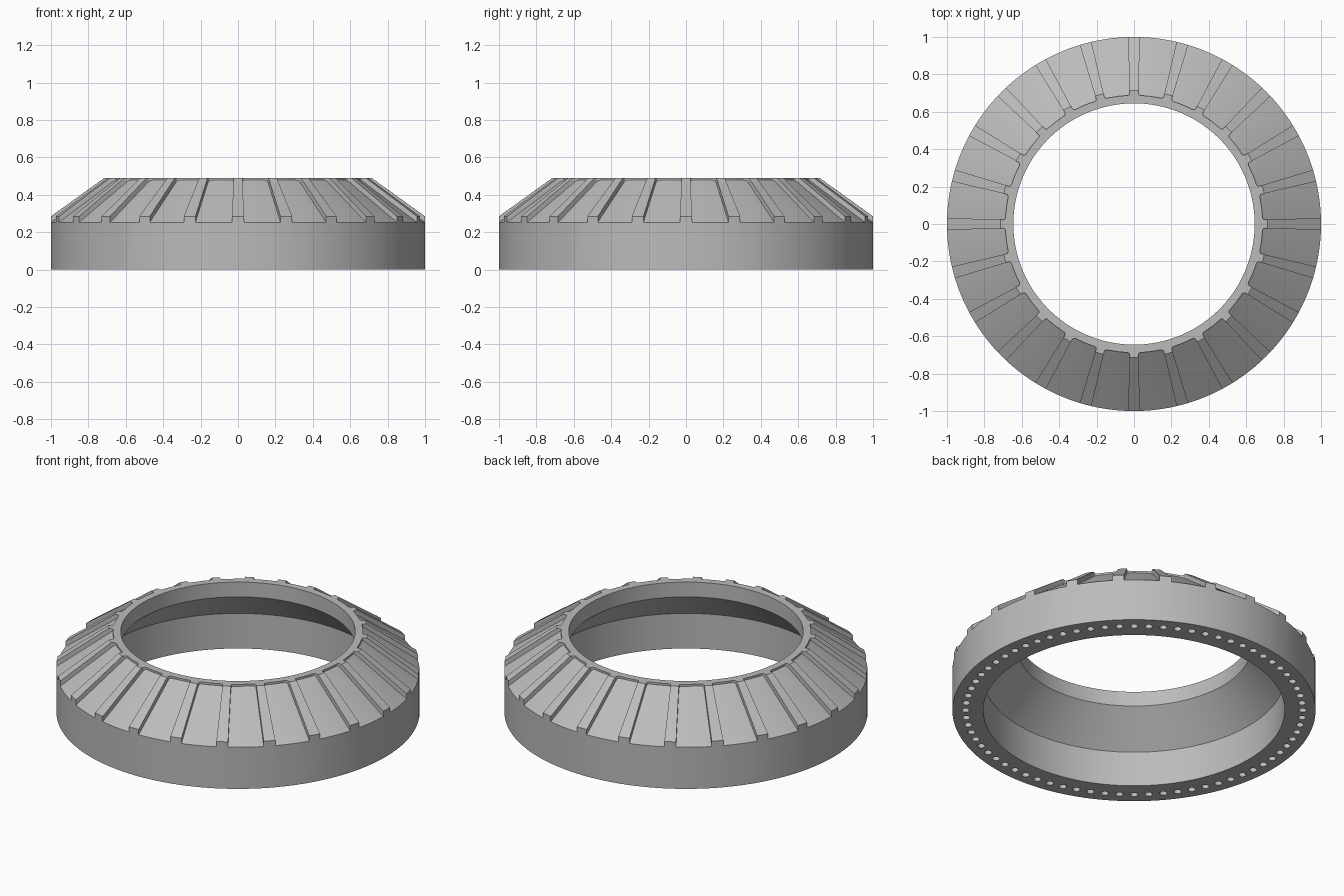
import bpy
import bmesh
from math import sin, cos, pi, radians
from mathutils import Matrix, Vector

RIBS = 24
HOLES = 72

default = bpy.data.objects.get("Cube")
if default:
    bpy.data.objects.remove(default, do_unlink=True)

steel = bpy.data.materials.new("plain_grey_steel")
steel.use_nodes = True
grey = (0.5, 0.5, 0.5, 1)
steel.diffuse_color = grey
steel.node_tree.nodes["Principled BSDF"].inputs["Base Color"].default_value = grey


def finish(name, bm):
    bmesh.ops.recalc_face_normals(bm, faces=bm.faces)
    mesh = bpy.data.meshes.new(name)
    bm.to_mesh(mesh)
    bm.free()
    mesh.materials.append(steel)
    obj = bpy.data.objects.new(name, mesh)
    bpy.context.collection.objects.link(obj)
    return obj


def sweep(bm, profile, start, end, steps, closed=False):
    """Sweep an (r, z) outline around z, as a full ring or a capped wedge."""
    count = steps if closed else steps + 1
    loops = []
    for i in range(count):
        a = start + (end - start) * i / steps
        loops.append([bm.verts.new((r * cos(a), r * sin(a), z)) for r, z in profile])
    n = len(profile)
    for i in range(steps):
        p, q = loops[i], loops[(i + 1) % count]
        for j in range(n):
            k = (j + 1) % n
            bm.faces.new((p[j], q[j], q[k], p[k]))
    if not closed:
        bm.faces.new(loops[0])
        bm.faces.new(loops[-1])
    return loops


# Ring body: straight skirt, sloped shoulder, flat lip, hollow underside
bm = bmesh.new()
body = [(0.83, 0), (1, 0), (1, 0.285), (0.715, 0.49),
        (0.645, 0.49), (0.645, 0.40), (0.83, 0.213)]
sweep(bm, body, 0, 2 * pi, 192, closed=True)
ring = finish("ribbed_ring", bm)

# Shallow pockets between the ribs, rounded at their inner corners
bm = bmesh.new()
pocket = [(0.688, 0.478), (1.05, 0.217), (1.05, 0.6), (0.688, 0.6)]
pitch = 2 * pi / RIBS
half_rib = radians(1.85)
corners = []
for i in range(RIBS):
    loops = sweep(bm, pocket, i * pitch + half_rib, (i + 1) * pitch - half_rib, 8)
    for loop in (loops[0], loops[-1]):
        corners.append(bm.edges.get((loop[0], loop[3])))
bmesh.ops.bevel(bm, geom=corners, offset=0.014, segments=4, profile=0.5,
                affect='EDGES')
pockets = finish("pocket_cutter", bm)

# Bolt holes around the underside
bm = bmesh.new()
for i in range(HOLES):
    a = 2 * pi * i / HOLES
    place = Matrix.Translation(Vector((0.928 * cos(a), 0.928 * sin(a), 0.03)))
    bmesh.ops.create_cone(bm, cap_ends=True, segments=14, radius1=0.021,
                          radius2=0.021, depth=0.2, matrix=place)
holes = finish("bolt_hole_cutter", bm)

bpy.ops.object.select_all(action='DESELECT')
bpy.context.view_layer.objects.active = ring
ring.select_set(True)
for cutter in (pockets, holes):
    cutter.hide_render = True
    cut = ring.modifiers.new(cutter.name, 'BOOLEAN')
    cut.operation = 'DIFFERENCE'
    cut.solver = 'EXACT'
    cut.object = cutter
    bpy.ops.object.modifier_apply(modifier=cut.name)
    bpy.data.objects.remove(cutter, do_unlink=True)

bpy.ops.object.shade_smooth_by_angle(angle=radians(25))
